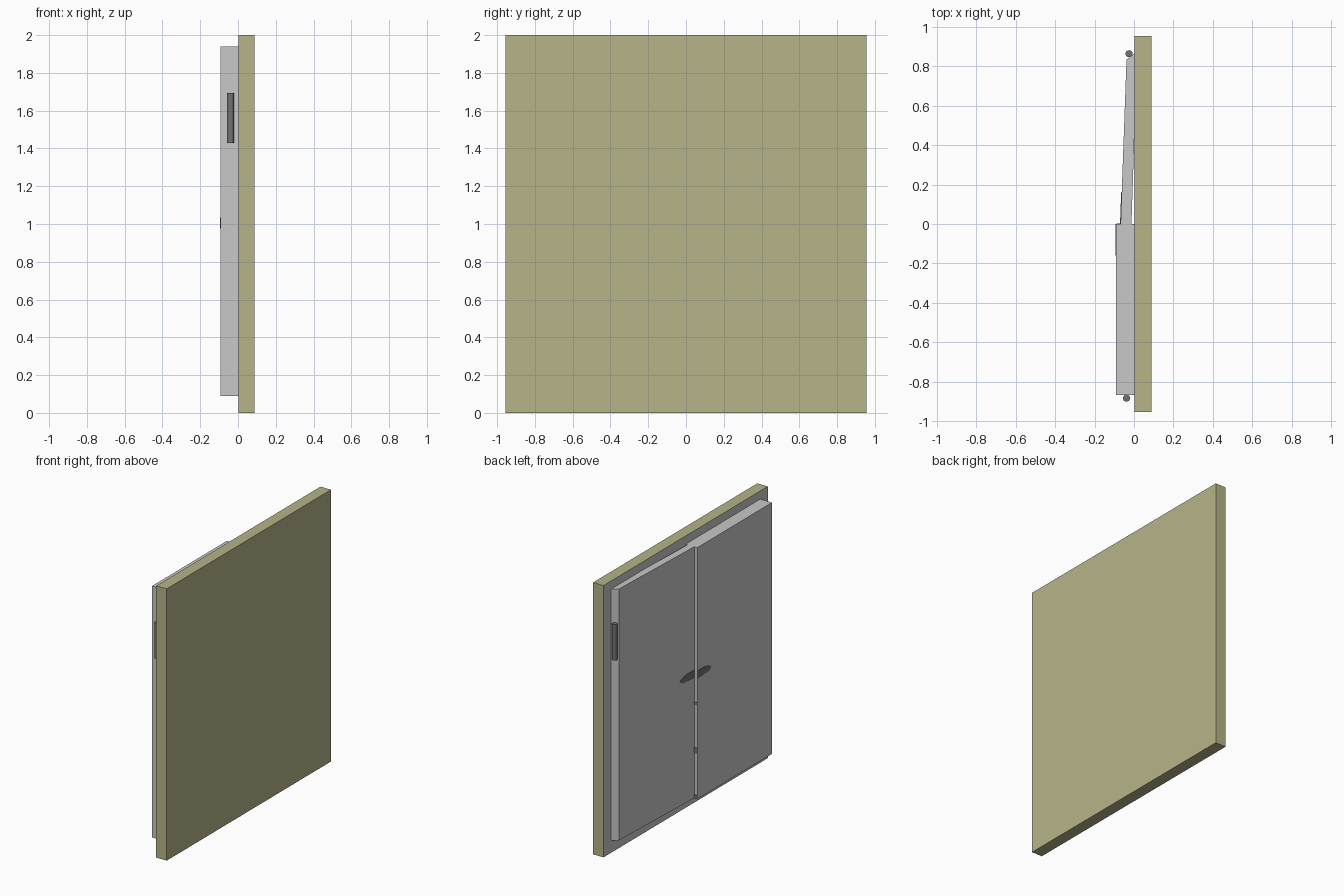
import bpy, bmesh, math

if "Cube" in bpy.data.objects:
    bpy.data.objects.remove(bpy.data.objects["Cube"])


def material(name, rgb):
    m = bpy.data.materials.new(name)
    m.diffuse_color = (*rgb, 1)
    m.use_nodes = True
    m.node_tree.nodes["Principled BSDF"].inputs["Base Color"].default_value = m.diffuse_color
    return m


TAN = material("tan", (0.468, 0.456, 0.25))
GREY = material("light_grey", (0.578, 0.578, 0.578))
DARK = material("dark_grey", (0.17, 0.17, 0.17))


def prism(name, points, vec, mat):
    """Extrude a flat polygon along vec."""
    bm = bmesh.new()
    face = bm.faces.new([bm.verts.new(p) for p in points])
    ext = bmesh.ops.extrude_face_region(bm, geom=[face])
    verts = [g for g in ext["geom"] if isinstance(g, bmesh.types.BMVert)]
    bmesh.ops.translate(bm, verts=verts, vec=vec)
    bmesh.ops.recalc_face_normals(bm, faces=bm.faces)
    me = bpy.data.meshes.new(name)
    bm.to_mesh(me)
    bm.free()
    me.materials.append(mat)
    ob = bpy.data.objects.new(name, me)
    bpy.context.collection.objects.link(ob)
    return ob


def box(name, x0, x1, y0, y1, z0, z1, mat):
    pts = [(x0, y0, z0), (x1, y0, z0), (x1, y1, z0), (x0, y1, z0)]
    return prism(name, pts, (0, 0, z1 - z0), mat)


# wall slab: tan, with a grey face on the door side
wall = box("wall_slab", 0.003, 0.088, -0.955, 0.955, 0, 2, TAN)
wall.data.materials.append(GREY)
for p in wall.data.polygons:
    if p.normal.x < -0.9:
        p.material_index = 1

# thick closed leaf and thin leaf standing slightly ajar
Z0, Z1 = 0.09, 1.94
box("thick_door", -0.092, 0.004, -0.868, 0, Z0, Z1, GREY)
thin = [(-0.068, 0), (-0.013, 0), (0.016, 0.875), (-0.038, 0.835)]
prism("thin_door", [(x, y, Z0) for x, y in thin], (0, 0, Z1 - Z0), GREY)

# hinge barrels
for name, x, y in (("thick_door_hinge", -0.038, -0.884),
                   ("thin_door_hinge", -0.025, 0.864)):
    ring = [(x + 0.018 * math.cos(a * math.tau / 16),
             y + 0.018 * math.sin(a * math.tau / 16), 1.43) for a in range(16)]
    prism(name, ring, (0, 0, 0.263), DARK)

# tapered handle plates either side of the seam
outline = [(0, 0.03), (0.09, 0.028), (0.15, 0.012), (0.16, -0.005),
           (0.13, -0.022), (0, -0.03)]
for name, side, x, slope in (("thick_door_handle", -1, -0.092, 0),
                             ("thin_door_handle", 1, -0.068, 0.036)):
    pts = [(x + slope * y, side * y, 1.005 + z) for y, z in outline]
    prism(name, pts, (-0.003, 0, 0), DARK)

# latch plates on the meeting edge
for name, z, h in (("lock_plate", 0.79, 0.022), ("latch_plate", 0.445, 0.045),
                   ("floor_bolt", 0.104, 0.026)):
    box(name, -0.09, -0.06, -0.002, 0.003, z - h / 2, z + h / 2, DARK)
